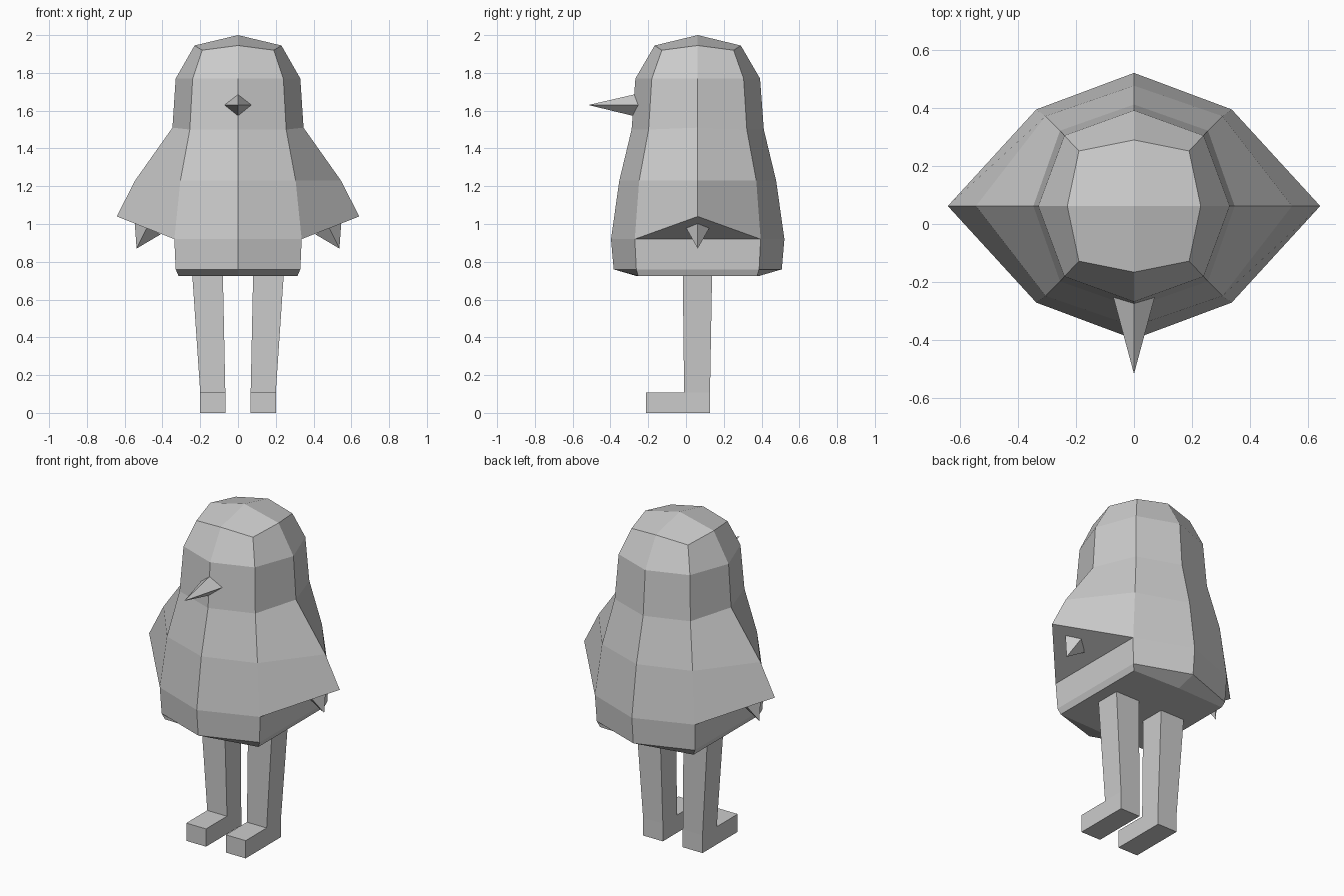
import bpy, bmesh
from mathutils import Vector

if "Cube" in bpy.data.objects:
    bpy.data.objects.remove(bpy.data.objects["Cube"])

CY = 0.062  # centre of the body in depth


def finish(name, bm):
    bmesh.ops.remove_doubles(bm, verts=bm.verts, dist=0.0005)
    bmesh.ops.recalc_face_normals(bm, faces=bm.faces)
    me = bpy.data.meshes.new(name)
    bm.to_mesh(me)
    bm.free()
    ob = bpy.data.objects.new(name, me)
    bpy.context.collection.objects.link(ob)
    return ob


def bridge(bm, a, b):
    n = len(a)
    for i in range(n):
        j = (i + 1) % n
        bm.faces.new((a[i], a[j], b[j], b[i]))


def pyramid(name, base, tip):
    bm = bmesh.new()
    vs = [bm.verts.new(p) for p in base]
    t = bm.verts.new(tip)
    bm.faces.new(vs)
    for i in range(len(vs)):
        bm.faces.new((vs[i], vs[(i + 1) % len(vs)], t))
    return finish(name, bm)


# Body with wing flares: z of front/back and corners, z of sides,
# half depth, corner x, corner y, side x
rings = [
    (1.77, 1.77, 0.330, 0.240, 0.243, 0.330),
    (1.50, 1.51, 0.350, 0.255, 0.260, 0.347),
    (1.23, 1.23, 0.415, 0.305, 0.310, 0.545),
    (0.92, 1.04, 0.459, 0.337, 0.333, 0.642),
    (0.92, 0.92, 0.459, 0.337, 0.333, 0.337),
    (0.76, 0.76, 0.445, 0.330, 0.325, 0.330),
    (0.725, 0.725, 0.325, 0.315, 0.315, 0.315),
]


def ring(bm, z, zs, d, cx, cy, sx, zc=None):
    zc = z if zc is None else zc
    pts = [(0, -d, z), (cx, -cy, zc), (sx, 0, zs), (cx, cy, zc),
           (0, d, z), (-cx, cy, zc), (-sx, 0, zs), (-cx, -cy, zc)]
    return [bm.verts.new((x, y + CY, h)) for x, y, h in pts]


bm = bmesh.new()
prev = ring(bm, 1.945, 1.945, 0.228, 0.19, 0.19, 0.23, 1.92)
crown = bm.verts.new((0, CY, 2.0))
for i in range(0, 8, 2):
    bm.faces.new((crown, prev[i], prev[i + 1], prev[(i + 2) % 8]))
for r in rings:
    cur = ring(bm, *r)
    bridge(bm, prev, cur)
    prev = cur
bm.faces.new(prev)
finish("body", bm)

# Beak
pyramid("beak", [(0, -0.255, 1.69), (0.072, -0.25, 1.63),
                 (0, -0.27, 1.57), (-0.072, -0.25, 1.63)], (0, -0.517, 1.63))

for s, side in ((1, "left"), (-1, "right")):
    # Wing tip feather
    pyramid(side + "_feather",
            [(s * 0.547, CY, 1.01), (s * 0.48, CY - 0.065, 0.985),
             (s * 0.41, CY, 0.945), (s * 0.48, CY + 0.065, 0.985)],
            (s * 0.537, CY, 0.87))

    # Leg and foot
    bm = bmesh.new()
    levels = [(0.73, 0.08, 0.242, -0.017, 0.138),
              (0.108, 0.067, 0.20, -0.01, 0.127),
              (0.0, 0.067, 0.20, -0.01, 0.127)]
    loops = [[bm.verts.new((s * x, y, z)) for x, y in
              ((x0, y0), (x1, y0), (x1, y1), (x0, y1))]
             for z, x0, x1, y0, y1 in levels]
    bridge(bm, loops[0], loops[1])
    bridge(bm, loops[1], loops[2])
    bm.faces.new(loops[0])
    bm.faces.new(loops[2])
    front = min(bm.faces, key=lambda f: (round(f.calc_center_median().y, 4) > -0.005,
                                         f.calc_center_median().z))
    ext = bmesh.ops.extrude_face_region(bm, geom=[front])
    moved = [v for v in ext["geom"] if isinstance(v, bmesh.types.BMVert)]
    bmesh.ops.translate(bm, verts=moved, vec=Vector((0, -0.202, 0)))
    if front.is_valid:
        bm.faces.remove(front)
    finish(side + "_leg", bm)
